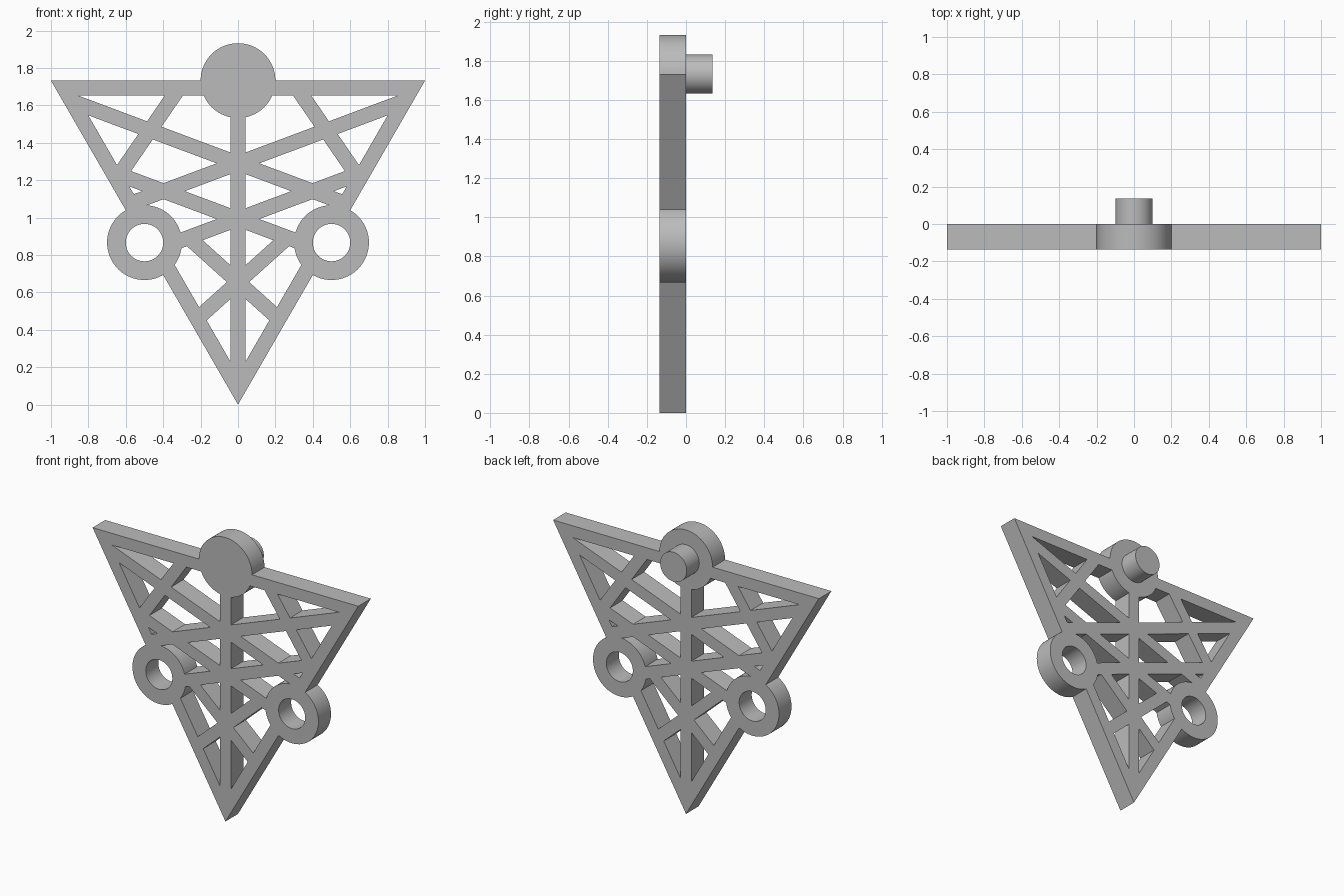
import bpy
import bmesh
import math
from mathutils import Vector
from mathutils.geometry import delaunay_2d_cdt

cube = bpy.data.objects.get("Cube")
if cube:
    bpy.data.objects.remove(cube, do_unlink=True)

THICK = 0.135
WIDTH = 0.08
ROOT3 = math.sqrt(3)
TOP = ROOT3
MID = TOP / 2

grey = bpy.data.materials.new("plain_grey")
grey.use_nodes = True
grey.diffuse_color = (0.5, 0.5, 0.5, 1)
grey.node_tree.nodes["Principled BSDF"].inputs["Base Color"].default_value = (0.5, 0.5, 0.5, 1)


def bar(a, b):
    """Rectangle of the strut width running from a to b."""
    a, b = Vector(a), Vector(b)
    d = (b - a).normalized()
    n = Vector((-d.y, d.x)) * WIDTH / 2
    return [a - n, b - n, b + n, a + n]


def circle(x, z, r, n=64):
    return [Vector((x + r * math.cos(math.tau * i / n),
                    z + r * math.sin(math.tau * i / n))) for i in range(n)]


def finish(bm, name):
    bmesh.ops.recalc_face_normals(bm, faces=bm.faces)
    mesh = bpy.data.meshes.new(name)
    bm.to_mesh(mesh)
    bm.free()
    mesh.materials.append(grey)
    obj = bpy.data.objects.new(name, mesh)
    bpy.context.collection.objects.link(obj)
    bpy.ops.object.select_all(action='DESELECT')
    obj.select_set(True)
    bpy.context.view_layer.objects.active = obj
    bpy.ops.object.shade_smooth_by_angle(angle=math.radians(30))
    return obj


# Triangular rim, as three mitred boards
outer = [Vector((0, 0)), Vector((1, TOP)), Vector((-1, TOP))]
centre = Vector((0, TOP * 2 / 3))
shrink = 1 - WIDTH / (TOP / 3)
inner = [centre + (p - centre) * shrink for p in outer]
solids = []
for i in range(3):
    j = (i + 1) % 3
    solids.append([outer[i], outer[j], inner[j], inner[i]])

# Central upright and top disc
solids.append(bar((0, 0.1), (0, TOP)))
solids.append(circle(0, TOP, 0.2))

# Mirrored lattice struts and side rings
SLOPE = 0.374
holes = []
for s in (-1, 1):
    solids.append(bar((-0.88 * s, 1.29 + 0.88 * SLOPE), (0.565 * s, 1.29 - 0.565 * SLOPE)))
    solids.append(bar((-0.68 * s, 0.992 + 0.68 * SLOPE), (0.36 * s, 0.992 - 0.36 * SLOPE)))
    solids.append(bar((-0.317 * s, 1.69), (-0.64 * s, 1.22)))
    solids.append(bar((-0.27 * s, 0.898), (0.215 * s, 0.4615)))
    solids.append(circle(0.5 * s, MID, 0.2))
    holes.append(circle(0.5 * s, MID, 0.1))

# Merge all flat shapes into one outline, leaving the ring holes open
points, loops = [], []
for shape in solids + holes:
    loops.append(list(range(len(points), len(points) + len(shape))))
    points.extend(shape)
verts, _, faces, _, _, owners = delaunay_2d_cdt(points, [], loops, 0, 1e-5)

bm = bmesh.new()
bverts = [bm.verts.new((v.x, -THICK, v.y)) for v in verts]
for face, owner in zip(faces, owners):
    if owner and max(owner) < len(solids):
        bm.faces.new([bverts[i] for i in face])
bmesh.ops.delete(bm, geom=[v for v in bm.verts if not v.link_faces], context='VERTS')

# Thicken the plate towards the back
back = bmesh.ops.extrude_face_region(bm, geom=bm.faces[:], use_keep_orig=True)
moved = [g for g in back["geom"] if isinstance(g, bmesh.types.BMVert)]
bmesh.ops.translate(bm, verts=moved, vec=(0, THICK, 0))
finish(bm, "lattice_plate")

# Round peg on the back of the top disc
bm = bmesh.new()
rim = [bm.verts.new((p.x, -0.01, p.y)) for p in circle(0, TOP, 0.1)]
cap = bm.faces.new(rim)
ext = bmesh.ops.extrude_face_region(bm, geom=[cap], use_keep_orig=True)
moved = [g for g in ext["geom"] if isinstance(g, bmesh.types.BMVert)]
bmesh.ops.translate(bm, verts=moved, vec=(0, THICK + 0.01, 0))
finish(bm, "back_peg")
